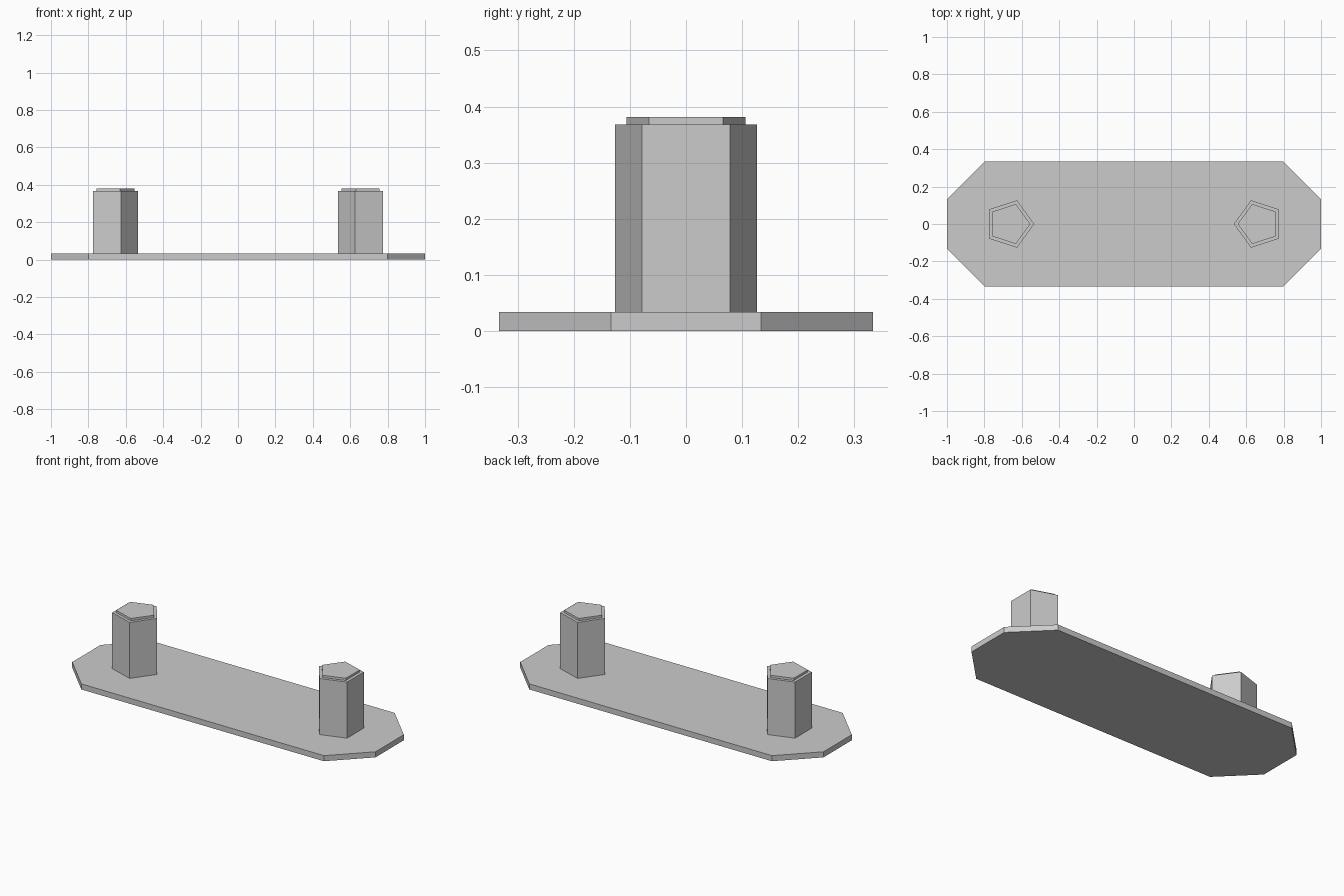
import bpy
import bmesh
import math

if "Cube" in bpy.data.objects:
    bpy.data.objects.remove(bpy.data.objects["Cube"])

grey = bpy.data.materials.new("light_grey")
grey.diffuse_color = (0.6, 0.6, 0.6, 1)
grey.use_nodes = True
grey.node_tree.nodes["Principled BSDF"].inputs["Base Color"].default_value = grey.diffuse_color


def prism(name, outline, z0, z1):
    """Extrude a counter-clockwise outline from z0 to z1."""
    bm = bmesh.new()
    low = [bm.verts.new((x, y, z0)) for x, y in outline]
    high = [bm.verts.new((x, y, z1)) for x, y in outline]
    bm.faces.new(low[::-1])
    bm.faces.new(high)
    n = len(outline)
    for i in range(n):
        j = (i + 1) % n
        bm.faces.new((low[i], low[j], high[j], high[i]))
    mesh = bpy.data.meshes.new(name)
    bm.to_mesh(mesh)
    bm.free()
    mesh.materials.append(grey)
    obj = bpy.data.objects.new(name, mesh)
    bpy.context.collection.objects.link(obj)
    return obj


def pentagon(cx, radius, start):
    return [(cx + radius * math.cos(start + i * math.tau / 5),
             radius * math.sin(start + i * math.tau / 5)) for i in range(5)]


# Base plate with chamfered corners
L, W, C = 1.0, 0.3333, 0.2
prism("base_plate",
      [(L, -W + C), (L, W - C), (L - C, W), (C - L, W),
       (-L, W - C), (-L, -W + C), (C - L, -W), (L - C, -W)],
      0, 0.0333)

# Five-sided pegs pointing towards the middle, each with a smaller cap
for side, cx, start in (("left", -0.6667, 0), ("right", 0.6667, math.pi)):
    prism(side + "_peg", pentagon(cx, 0.1333, start), 0.0333, 0.3675)
    prism(side + "_peg_cap", pentagon(cx, 0.112, start), 0.3675, 0.381)
